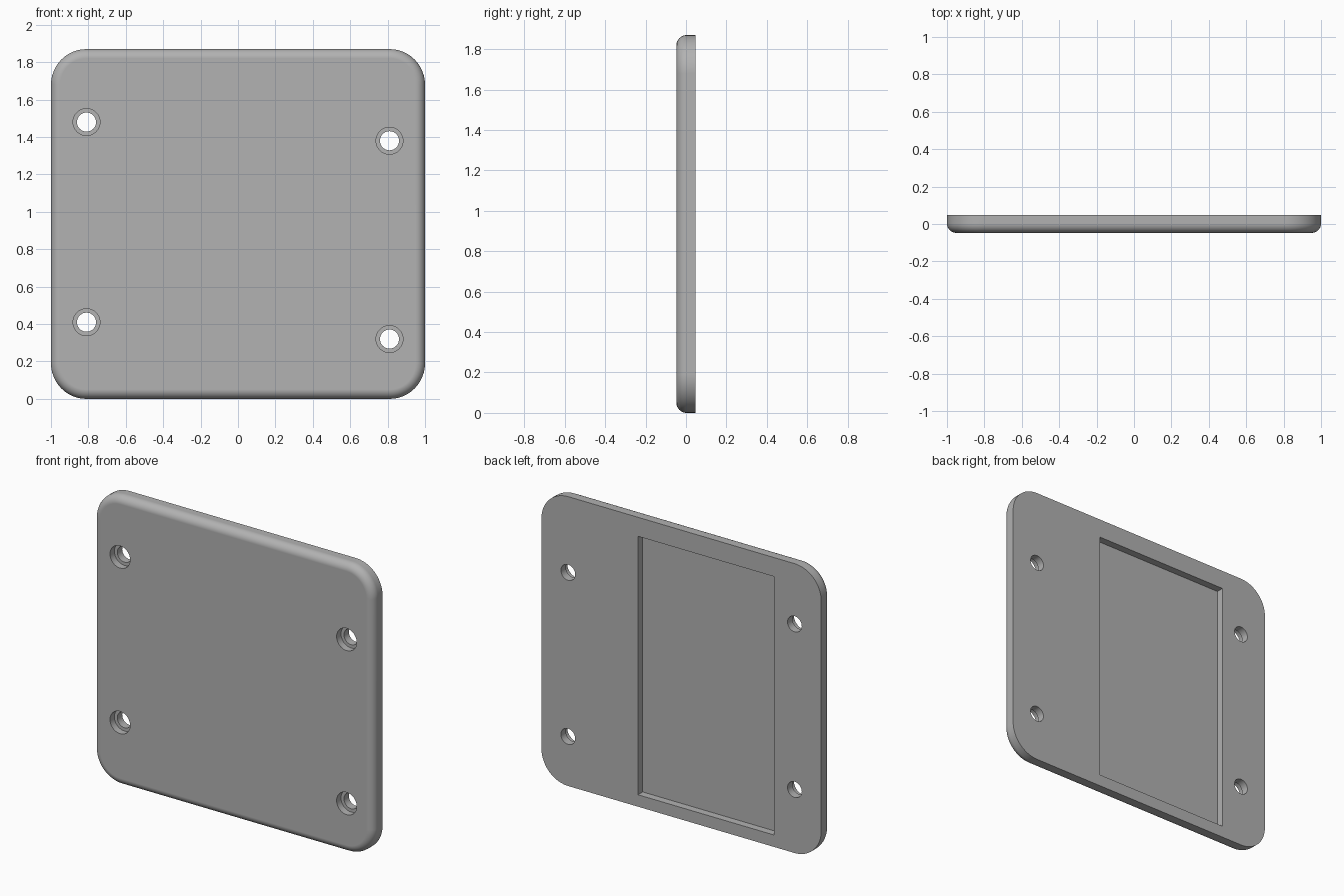
import bpy
import bmesh
from math import sin, cos, pi, radians

if "Cube" in bpy.data.objects:
    bpy.data.objects.remove(bpy.data.objects["Cube"])

W, H, T = 2.0, 1.87, 0.095       # plate width, height, thickness
CORNER, FILLET = 0.19, 0.05      # outline corner radius, front edge rounding
FRONT, BACK = -T / 2, T / 2

grey = bpy.data.materials.new("light_grey")
grey.use_nodes = True
colour = (0.445, 0.445, 0.445, 1)
grey.diffuse_color = colour
grey.node_tree.nodes["Principled BSDF"].inputs["Base Color"].default_value = colour


def finish(bm, name):
    bmesh.ops.recalc_face_normals(bm, faces=bm.faces)
    mesh = bpy.data.meshes.new(name)
    bm.to_mesh(mesh)
    bm.free()
    obj = bpy.data.objects.new(name, mesh)
    obj.data.materials.append(grey)
    bpy.context.collection.objects.link(obj)
    return obj


def loft(name, rings):
    """Skin a stack of equal rings of points and cap both ends."""
    bm = bmesh.new()
    loops = [[bm.verts.new(p) for p in ring] for ring in rings]
    n = len(loops[0])
    for a, b in zip(loops, loops[1:]):
        for i in range(n):
            j = (i + 1) % n
            bm.faces.new((a[i], a[j], b[j], b[i]))
    bm.faces.new(loops[0])
    bm.faces.new(loops[-1])
    return finish(bm, name)


def rounded_outline(inset, y, steps=12):
    points = []
    for k, (sx, sz) in enumerate([(1, 1), (-1, 1), (-1, -1), (1, -1)]):
        for i in range(steps + 1):
            a = (k + i / steps) * pi / 2
            r = CORNER - inset
            points.append((sx * (W / 2 - CORNER) + r * cos(a), y,
                           H / 2 + sz * (H / 2 - CORNER) + r * sin(a)))
    return points


def circle(x, z, r, y, n=40):
    return [(x + r * cos(2 * pi * i / n), y, z + r * sin(2 * pi * i / n)) for i in range(n)]


# Plate with a rounded front edge
rings = [rounded_outline(0, BACK)]
for i in range(9):
    a = i / 8 * pi / 2
    rings.append(rounded_outline(FILLET * (1 - cos(a)), FRONT + FILLET * (1 - sin(a))))
plate = loft("cover_plate", rings)

cutters = []

# Shallow rectangular pocket in the back
x0, x1, z0, z1 = -0.663, 0.31, 0.077, 1.747
pocket = [[(x0, y, z0), (x1, y, z0), (x1, y, z1), (x0, y, z1)]
          for y in (BACK - 0.048, BACK + 0.1)]
cutters.append(loft("pocket_cutter", pocket))

# Four counterbored screw holes
for x, z in [(-0.81, 1.48), (-0.81, 0.41), (0.81, 1.38), (0.81, 0.32)]:
    step = FRONT + 0.045
    cutters.append(loft("screw_hole_cutter", [
        circle(x, z, 0.072, FRONT - 0.1), circle(x, z, 0.072, step),
        circle(x, z, 0.051, step), circle(x, z, 0.051, BACK + 0.1)]))

bpy.context.view_layer.objects.active = plate
plate.select_set(True)
for cutter in cutters:
    cut = plate.modifiers.new("cut", "BOOLEAN")
    cut.operation = "DIFFERENCE"
    cut.solver = "EXACT"
    cut.object = cutter
    bpy.ops.object.modifier_apply(modifier=cut.name)
    bpy.data.objects.remove(cutter)

# Smooth rounding, crisp rims
bpy.ops.object.shade_smooth_by_angle(angle=radians(35))
weighted = plate.modifiers.new("flat_faces", "WEIGHTED_NORMAL")
weighted.keep_sharp = True
